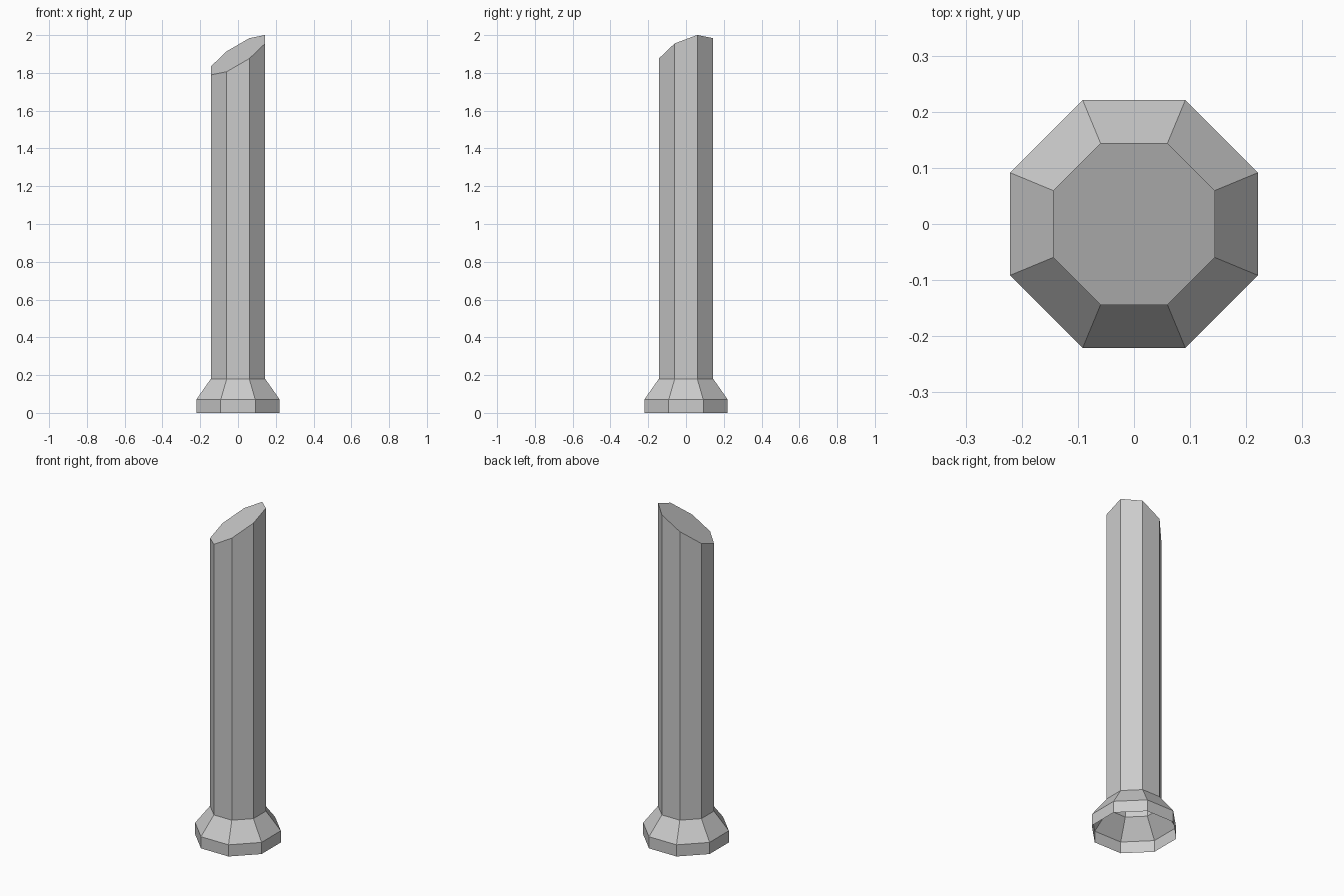
import bpy
import bmesh
import math

cube = bpy.data.objects.get("Cube")
if cube:
    bpy.data.objects.remove(cube, do_unlink=True)

SIDES = 8
FOOT, SHAFT = 0.221, 0.144  # distance from axis to each flat side

stone = bpy.data.materials.new("grey stone")
stone.use_nodes = True
colour = (0.6, 0.6, 0.6, 1)
stone.diffuse_color = colour
stone.node_tree.nodes["Principled BSDF"].inputs["Base Color"].default_value = colour


def slanted_top(x, y):
    return 1.895 + 0.58 * x + 0.375 * y


def ring(bm, apothem, height):
    """Octagon with flat sides facing the axes; height is a function of x, y."""
    radius = apothem / math.cos(math.pi / SIDES)
    verts = []
    for i in range(SIDES):
        a = (i + 0.5) * math.tau / SIDES
        x, y = radius * math.cos(a), radius * math.sin(a)
        verts.append(bm.verts.new((x, y, height(x, y))))
    return verts


# Hollow column: foot band, sloping collar, shaft, obliquely cut top
bm = bmesh.new()
rings = [
    ring(bm, FOOT, lambda x, y: 0),
    ring(bm, FOOT, lambda x, y: 0.07),
    ring(bm, SHAFT, lambda x, y: 0.18),
    ring(bm, SHAFT, slanted_top),
]
for low, high in zip(rings, rings[1:]):
    for i in range(SIDES):
        j = (i + 1) % SIDES
        bm.faces.new((low[i], low[j], high[j], high[i]))
bm.faces.new(rings[-1])  # cap; the underside stays open

mesh = bpy.data.meshes.new("broken_column")
bm.to_mesh(mesh)
bm.free()
mesh.materials.append(stone)
column = bpy.data.objects.new("broken_column", mesh)
bpy.context.collection.objects.link(column)
